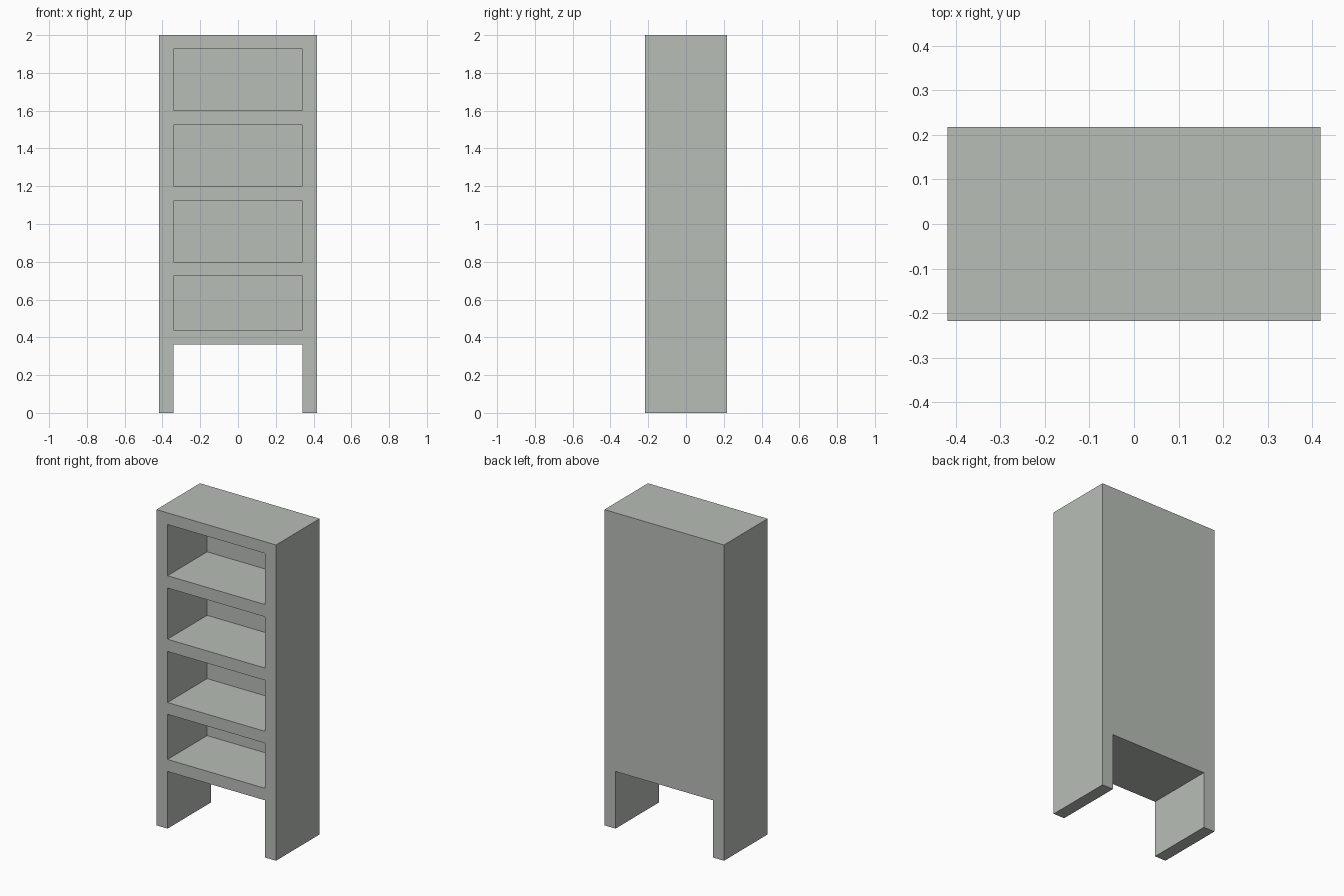
import bpy
import bmesh

if "Cube" in bpy.data.objects:
    bpy.data.objects.remove(bpy.data.objects["Cube"], do_unlink=True)

HALF_W, HALF_D, HEIGHT = 0.419, 0.218, 2.0
INNER = 0.341            # half width between the side panels
BACK = 0.04              # back panel thickness
LEG_TOP = 0.362
BAYS = [(0.438, 0.724), (0.799, 1.122), (1.200, 1.524), (1.602, 1.926)]

grey = bpy.data.materials.new("pale grey green")
colour = (0.479, 0.512, 0.470, 1.0)
grey.diffuse_color = colour
grey.use_nodes = True
grey.node_tree.nodes["Principled BSDF"].inputs["Base Color"].default_value = colour


def link(name, bm):
    bmesh.ops.recalc_face_normals(bm, faces=bm.faces)
    mesh = bpy.data.meshes.new(name)
    bm.to_mesh(mesh)
    bm.free()
    mesh.materials.append(grey)
    obj = bpy.data.objects.new(name, mesh)
    bpy.context.collection.objects.link(obj)
    return obj


# Bookcase body: front outline with two legs, extruded through the depth
bm = bmesh.new()
outline = [(-HALF_W, 0), (-INNER, 0), (-INNER, LEG_TOP), (INNER, LEG_TOP),
           (INNER, 0), (HALF_W, 0), (HALF_W, HEIGHT), (-HALF_W, HEIGHT)]
face = bm.faces.new([bm.verts.new((x, -HALF_D, z)) for x, z in outline])
ext = bmesh.ops.extrude_face_region(bm, geom=[face])
new_verts = [g for g in ext["geom"] if isinstance(g, bmesh.types.BMVert)]
bmesh.ops.translate(bm, verts=new_verts, vec=(0, 2 * HALF_D, 0))
bookcase = link("bookcase", bm)

# Shelf bays: one cutter holding a box per bay, open at the front
bm = bmesh.new()
y0, y1 = -HALF_D - 0.1, HALF_D - BACK
for z0, z1 in BAYS:
    verts = bmesh.ops.create_cube(bm, size=1)["verts"]
    bmesh.ops.scale(bm, verts=verts, vec=(2 * INNER, y1 - y0, z1 - z0))
    bmesh.ops.translate(bm, verts=verts, vec=(0, (y0 + y1) / 2, (z0 + z1) / 2))
cutter = link("bay_cutter", bm)
cutter.hide_render = True

cut = bookcase.modifiers.new("shelf bays", "BOOLEAN")
cut.operation = "DIFFERENCE"
cut.solver = "EXACT"
cut.object = cutter

# Bake the cut and drop the cutter
depsgraph = bpy.context.evaluated_depsgraph_get()
result = bpy.data.meshes.new_from_object(bookcase.evaluated_get(depsgraph))
bookcase.modifiers.clear()
bookcase.data = result
bpy.data.objects.remove(cutter, do_unlink=True)
